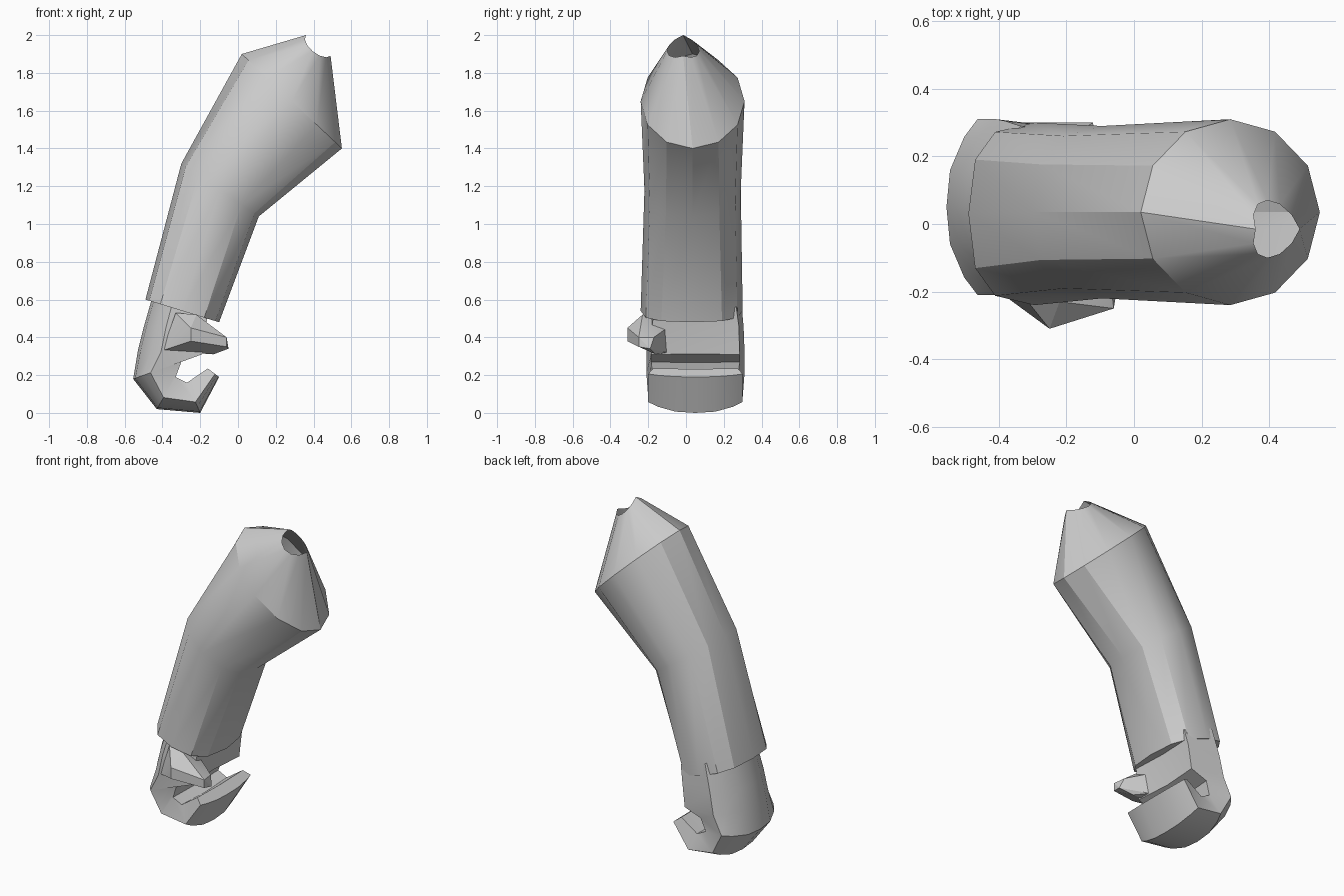
import bpy, bmesh, math

cube = bpy.data.objects.get("Cube")
if cube:
    bpy.data.objects.remove(cube, do_unlink=True)

# One plain grey for the whole arm
GREY = (0.6, 0.6, 0.6, 1.0)
mat = bpy.data.materials.new("plain grey")
mat.use_nodes = True
mat.diffuse_color = GREY
mat.node_tree.nodes["Principled BSDF"].inputs["Base Color"].default_value = GREY


def finish(name, bm, angle):
    bmesh.ops.recalc_face_normals(bm, faces=bm.faces[:])
    mesh = bpy.data.meshes.new(name)
    bm.to_mesh(mesh)
    bm.free()
    mesh.materials.append(mat)
    ob = bpy.data.objects.new(name, mesh)
    bpy.context.collection.objects.link(ob)
    bpy.ops.object.select_all(action='DESELECT')
    ob.select_set(True)
    bpy.context.view_layer.objects.active = ob
    bpy.ops.object.shade_smooth_by_angle(angle=math.radians(angle))
    return ob


def loft(bm, rings, cap_start=False, cap_end=False):
    rows = [[bm.verts.new(p) for p in ring] for ring in rings]
    for a, b in zip(rows, rows[1:]):
        for i in range(len(a)):
            j = (i + 1) % len(a)
            bm.faces.new((a[i], a[j], b[j], b[i]))
    if cap_start:
        bm.faces.new(rows[0])
    if cap_end:
        bm.faces.new(rows[-1])


def sleeve_ring(left, right, y0, y1, power=1.0, dip=0.0, sides=12):
    """Slanted rounded ring between a left and a right point (x, z)."""
    pts = []
    for i in range(sides):
        a = 2 * math.pi * i / sides
        u = math.copysign(abs(math.cos(a)) ** power, math.cos(a))
        v = math.copysign(abs(math.sin(a)) ** power, math.sin(a))
        f = (1 + u) / 2
        sag = dip * abs(v)
        pts.append((left[0] + (right[0] - left[0]) * f - sag,
                    (y0 + y1) / 2 + v * (y1 - y0) / 2,
                    left[1] + (right[1] - left[1]) * f - sag))
    return pts


# Sleeve: cuff, elbow, shoulder, then a cone up to an open socket
bm = bmesh.new()
loft(bm, [
    sleeve_ring((-0.49, 0.60), (-0.10, 0.48), -0.24, 0.30, 0.75),
    sleeve_ring((-0.30, 1.32), (0.11, 1.04), -0.22, 0.29, 0.85),
    sleeve_ring((0.02, 1.90), (0.55, 1.40), -0.24, 0.31),
    sleeve_ring((0.36, 2.00), (0.49, 1.89), -0.10, 0.07, dip=0.03),
], cap_start=True)
finish("sleeve", bm, 30)


def hand_ring(outer, inner, half):
    """Section with a bowed outer side and a flat inner side."""
    cols = [(t, 0.36 * abs(t) ** 2.5) for t in (-1, -0.8, -0.42, 0, 0.42, 0.8, 1)]
    cols += [(0.9, 1), (0, 0.95), (-0.9, 1)]
    return [(outer[0] + (inner[0] - outer[0]) * f, 0.05 + half * t,
             outer[1] + (inner[1] - outer[1]) * f) for t, f in cols]


# Hand: wrist, palm, knuckles and fingers curled back towards the palm
bm = bmesh.new()
loft(bm, [
    hand_ring((-0.44, 0.66), (-0.15, 0.56), 0.24),
    hand_ring((-0.50, 0.45), (-0.17, 0.46), 0.255),
    hand_ring((-0.53, 0.33), (-0.19, 0.31), 0.26),
    hand_ring((-0.555, 0.18), (-0.30, 0.27), 0.26),
    hand_ring((-0.43, 0.02), (-0.33, 0.19), 0.25),
    hand_ring((-0.20, 0.00), (-0.27, 0.16), 0.25),
    hand_ring((-0.10, 0.19), (-0.16, 0.235), 0.25),
], cap_start=True, cap_end=True)
finish("hand", bm, 30)

# Thumb: a faceted wedge lying across the front of the palm
bm = bmesh.new()
for p in [(-0.40, -0.20, 0.33), (-0.33, -0.21, 0.53), (-0.25, -0.31, 0.38),
          (-0.25, -0.31, 0.45), (-0.22, -0.23, 0.52), (-0.06, -0.25, 0.40),
          (-0.06, -0.25, 0.35), (-0.05, -0.19, 0.34), (-0.07, -0.17, 0.40),
          (-0.13, -0.16, 0.31), (-0.20, -0.10, 0.32), (-0.20, -0.10, 0.45)]:
    bm.verts.new(p)
bmesh.ops.convex_hull(bm, input=bm.verts[:])
finish("thumb", bm, 20)
